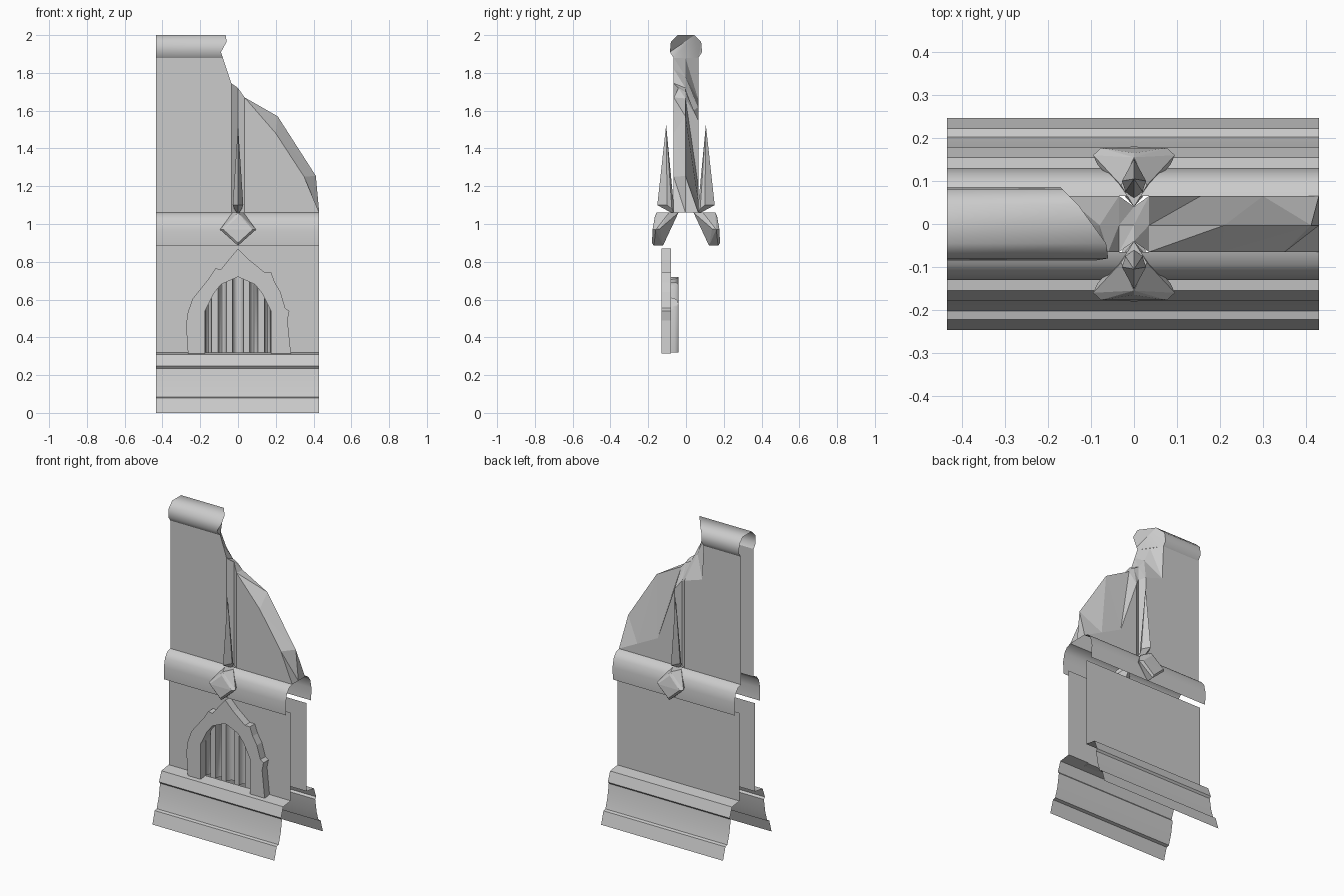
import bpy, bmesh, math

if "Cube" in bpy.data.objects:
    bpy.data.objects.remove(bpy.data.objects["Cube"])

stone = bpy.data.materials.new("grey_stone")
stone.diffuse_color = (0.6, 0.6, 0.6, 1)
stone.use_nodes = True
stone.node_tree.nodes["Principled BSDF"].inputs["Base Color"].default_value = stone.diffuse_color
X0, X1 = -0.435, 0.43


def finish(name, bm, smooth=None, weld=True):
    """Turn a bmesh into a named stone object."""
    if weld:
        bmesh.ops.remove_doubles(bm, verts=bm.verts, dist=0.0005)
    me = bpy.data.meshes.new(name)
    bm.to_mesh(me)
    bm.free()
    me.materials.append(stone)
    ob = bpy.data.objects.new(name, me)
    bpy.context.collection.objects.link(ob)
    if smooth:
        bpy.ops.object.select_all(action='DESELECT')
        ob.select_set(True)
        bpy.context.view_layer.objects.active = ob
        bpy.ops.object.shade_smooth_by_angle(angle=math.radians(smooth))
    return ob


def face(bm, pts, flip=False):
    return bm.faces.new([bm.verts.new(p) for p in (reversed(pts) if flip else pts)])


def sweep(bm, profile, ends=None, side=-1):
    """Open sheet: (y, z) profile swept along x, side 1 is the back."""
    ends = ends or [X1] * len(profile)
    s = -side
    for i in range(len(profile) - 1):
        (ya, za), (yb, zb) = profile[i], profile[i + 1]
        face(bm, [(X0, ya * s, za), (ends[i], ya * s, za),
                  (ends[i + 1], yb * s, zb), (X0, yb * s, zb)], side == 1)


# stepped plinth and middle moulding, front and back, open at ends and below
plinth = [(-.246, 0), (-.222, .08), (-.202, .085), (-.182, .15), (-.168, .235),
          (-.178, .247), (-.155, .31), (-.08, .32)]
moulding = [(-.126, .885), (-.13, .965), (-.118, 1.02), (-.095, 1.05), (-.065, 1.06)]
for label, side in (("front", -1), ("back", 1)):
    bm = bmesh.new()
    sweep(bm, plinth, side=side)
    finish(label + "_plinth", bm, 30)
    bm = bmesh.new()
    sweep(bm, moulding, side=side)
    finish(label + "_moulding", bm, 60)

bm = bmesh.new()
sweep(bm, [(-.08, .32), (-.08, .885)], side=1)
finish("back_lower_wall", bm)


# front lower wall with fluted slots forming a barred window
def arch_top(x):
    pts = [(0, .72), (.09, .68), (.13, .63), (.175, .54)]
    for (xa, za), (xb, zb) in zip(pts, pts[1:]):
        if abs(x) <= xb:
            return za + (zb - za) * (abs(x) - xa) / (xb - xa)
    return .32


slots = [(-.172, -.14), (-.105, -.062), (-.03, .03), (.062, .105), (.14, .172)]
wall, flutes = bmesh.new(), bmesh.new()
left = X0
for a, b in slots + [(X1, X1)]:
    face(wall, [(left, -.08, .32), (a, -.08, .32), (a, -.08, .885), (left, -.08, .885)])
    left = b
    if a == b:
        break
    n = 6
    ring = []
    for i in range(n + 1):
        t = math.pi * i / n
        x = (a + b) / 2 - (b - a) / 2 * math.cos(t)
        ring.append((x, -.08 + .04 * math.sin(t), arch_top(x)))
    for (xa, ya, za), (xb, yb, zb) in zip(ring, ring[1:]):
        face(wall, [(xa, -.08, za), (xb, -.08, zb), (xb, -.08, .885), (xa, -.08, .885)])
        face(flutes, [(xa, ya, .32), (xb, yb, .32), (xb, yb, zb), (xa, ya, za)])
        face(flutes, [(xa, ya, za), (xb, yb, zb), (xb, -.08, zb), (xa, -.08, za)])
finish("front_lower_wall", wall)
finish("window_flutes", flutes, 50)

# chipped pointed arch surround
outer = [(-.265, .315), (-.275, .465), (-.265, .535), (-.24, .605), (-.18, .68),
         (-.155, .71), (-.12, .765), (-.09, .76), (-.05, .81), (0, .87), (.06, .81), (.14, .745),
         (.175, .745), (.195, .69), (.225, .64), (.25, .555), (.272, .54), (.262, .49), (.28, .315)]
inner = [(.175, .315), (.175, .54), (.13, .63), (.09, .68), (0, .72),
         (-.09, .68), (-.13, .63), (-.175, .54), (-.175, .315)]
bm = bmesh.new()
f = face(bm, [(x, -.13, z) for x, z in outer + inner])
ext = bmesh.ops.extrude_face_region(bm, geom=[f], use_keep_orig=True)
for v in [g for g in ext["geom"] if isinstance(g, bmesh.types.BMVert)]:
    v.co.y = -.08
bmesh.ops.recalc_face_normals(bm, faces=bm.faces)
finish("arch_surround", bm)

# broken upper wall: front, ridge and back outlines (x, z) of the break
front = [(-.08, 1.88), (-.06, 1.82), (-.035, 1.745), (0, 1.72), (.035, 1.67),
         (.2, 1.48), (.35, 1.25), (X1, 1.06)]
ridge = [(-.125, 1.88), (-.08, 1.78), (-.035, 1.72), (0, 1.7), (.035, 1.665),
         (.21, 1.57), (.412, 1.255), (X1, 1.06)]
back = [(-.17, 1.88), (-.16, 1.66), (-.035, 1.62), (0, 1.6), (.035, 1.55),
        (.155, 1.2), (.3, 1.126), (X1, 1.06)]


def lift(line, y):
    """Place an outline in depth, with the shallow groove at x = 0."""
    return [(x, y * (.62 if x == 0 else 1), z) for x, z in line]


F, M, B = lift(front, -.065), lift(ridge, -.003), lift(back, .065)
bm = bmesh.new()
for line, flip in ((F, False), (B, True)):
    pts = [(X0, line[0][1], 1.88)] + line
    for p, q in zip(pts, pts[1:]):
        quad = [(p[0], p[1], 1.06), (q[0], q[1], 1.06), q, p]
        if q[2] <= 1.06:
            quad.pop(2)
        face(bm, quad, flip)
finish("upper_wall", bm)

bm = bmesh.new()
for lo, hi in ((F, M), (M, B)):
    for i in range(len(lo) - 1):
        face(bm, [lo[i], lo[i + 1], hi[i + 1]])
        face(bm, [lo[i], hi[i + 1], hi[i]])
finish("broken_edge", bm)

# rounded coping on top, snapped off at a slant
cope = [(-.065, 1.88), (-.085, 1.91), (-.08, 1.965), (-.045, 2), (.045, 2),
        (.08, 1.965), (.085, 1.91), (.065, 1.88)]
ends = [-.08, -.09, -.06, -.065, -.13, -.165, -.17, -.17]
bm = bmesh.new()
sweep(bm, cope, ends)
cap = face(bm, [(x, y, z) for x, (y, z) in zip(ends, cope)], True)
if cap.normal.x < 0:
    cap.normal_flip()
bmesh.ops.recalc_face_normals(bm, faces=[cap])
cap.normal_update()
if cap.normal.x < 0:
    cap.normal_flip()
bmesh.ops.triangulate(bm, faces=[cap])
finish("top_coping", bm, 50)


# spiked buttresses with a diamond boss, front and back
def hull(name, pts, s):
    bm = bmesh.new()
    for x, y, z in pts:
        for sx in ((1, -1) if x else (1,)):
            bm.verts.new((x * sx, y * s, z))
    res = bmesh.ops.convex_hull(bm, input=bm.verts)
    junk = [g for g in res["geom_interior"] if isinstance(g, bmesh.types.BMVert)]
    bmesh.ops.delete(bm, geom=junk, context='VERTS')
    bmesh.ops.recalc_face_normals(bm, faces=bm.faces)
    finish(name, bm)


spike = [(0, -.105, 1.525), (0, -.152, 1.1), (.028, -.1, 1.1), (.02, -.075, 1.08),
         (0, -.06, 1.05)]
boss = [(0, -.155, 1.06), (.095, -.16, .97), (0, -.17, .885),
        (0, -.165, 1.04), (.077, -.177, .97), (0, -.18, .9),
        (.085, -.138, .975), (0, -.122, .885), (.03, -.09, 1.06), (0, -.04, 1.06)]
for label, s in (("front", 1), ("back", -1)):
    hull(label + "_spike", spike, s)
    hull(label + "_diamond_boss", boss, s)
